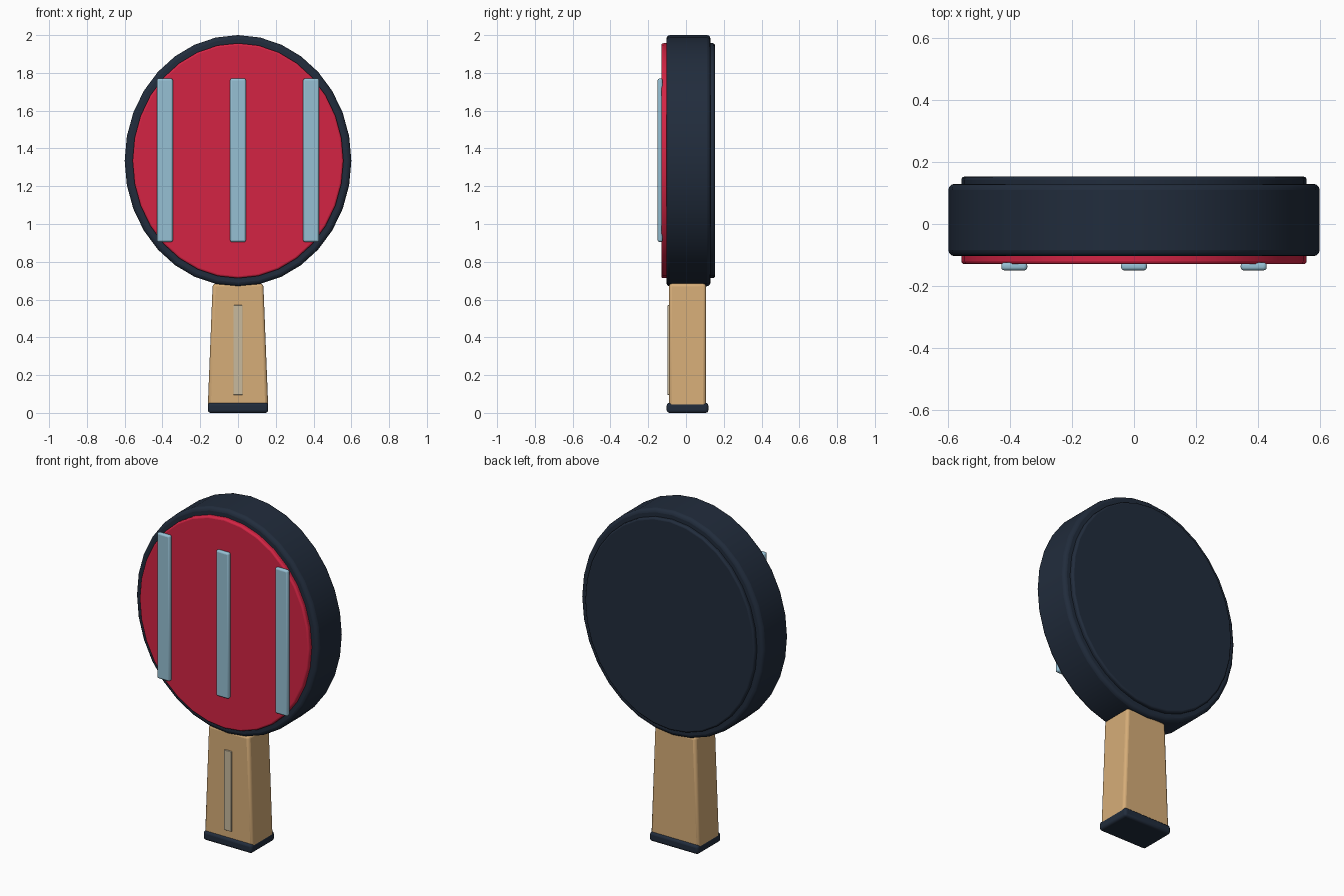
import bpy, bmesh, math
from mathutils import Matrix

old = bpy.data.objects.get("Cube")
if old:
    bpy.data.objects.remove(old)


def material(name, rgb):
    linear = [(c / 255 / 12.92) if c < 11 else ((c / 255 + 0.055) / 1.055) ** 2.4 for c in rgb]
    m = bpy.data.materials.new(name)
    m.use_nodes = True
    m.diffuse_color = (*linear, 1)
    bsdf = m.node_tree.nodes["Principled BSDF"]
    bsdf.inputs["Base Color"].default_value = (*linear, 1)
    bsdf.inputs["Roughness"].default_value = 0.6
    return m


navy = material("dark navy", (33, 44, 60))
red = material("red", (212, 36, 68))
wood = material("wood", (214, 173, 120))
blue = material("pale blue", (150, 192, 212))
grey = material("warm grey", (200, 186, 158))


def finish(name, bm, mat, bevel):
    mesh = bpy.data.meshes.new(name)
    bmesh.ops.recalc_face_normals(bm, faces=bm.faces)
    bm.to_mesh(mesh)
    bm.free()
    ob = bpy.data.objects.new(name, mesh)
    bpy.context.collection.objects.link(ob)
    mesh.materials.append(mat)
    mod = ob.modifiers.new("Rounded edges", 'BEVEL')
    mod.width = bevel
    mod.segments = 3
    mod.limit_method = 'ANGLE'
    mod.angle_limit = math.radians(40)
    bpy.ops.object.select_all(action='DESELECT')
    ob.select_set(True)
    bpy.context.view_layer.objects.active = ob
    bpy.ops.object.shade_smooth_by_angle(angle=math.radians(35))
    return ob


def disc(name, rx, rz, y0, y1, mat, bevel):
    """Oval slab lying between two depths."""
    bm = bmesh.new()
    bmesh.ops.create_cone(bm, cap_ends=True, segments=32, radius1=1, radius2=1, depth=1)
    bm.transform(Matrix.Translation((0, (y0 + y1) / 2, 1.335))
                 @ Matrix.Diagonal((rx, y1 - y0, rz, 1))
                 @ Matrix.Rotation(math.pi / 2, 4, 'X'))
    return finish(name, bm, mat, bevel)


def box(name, x, half, y0, y1, z0, z1, mat, bevel, top=None):
    """Box with an optional narrower top."""
    bm = bmesh.new()
    bmesh.ops.create_cube(bm, size=1)
    for v in bm.verts:
        w = half if v.co.z < 0 or top is None else top
        v.co = (x + math.copysign(w, v.co.x),
                y0 if v.co.y < 0 else y1,
                z0 if v.co.z < 0 else z1)
    return finish(name, bm, mat, bevel)


# Paddle head with a pad on each side
disc("head", 0.6, 0.665, -0.104, 0.13, navy, 0.02)
disc("front_pad", 0.558, 0.622, -0.13, -0.09, red, 0.01)
disc("back_pad", 0.558, 0.622, 0.11, 0.153, navy, 0.01)

# Raised bars on the front
for side, x in (("right", -0.387), ("middle", 0), ("left", 0.387)):
    box(side + "_bar", x, 0.042, -0.15, -0.124, 0.905, 1.77, blue, 0.01)

# Flared grip with inlay and end cap
box("handle", 0, 0.16, -0.09, 0.106, 0.03, 0.685, wood, 0.016, top=0.134)
box("handle_inlay", 0, 0.024, -0.099, -0.085, 0.095, 0.57, grey, 0.003)
box("end_cap", 0, 0.16, -0.102, 0.118, 0, 0.053, navy, 0.014)
